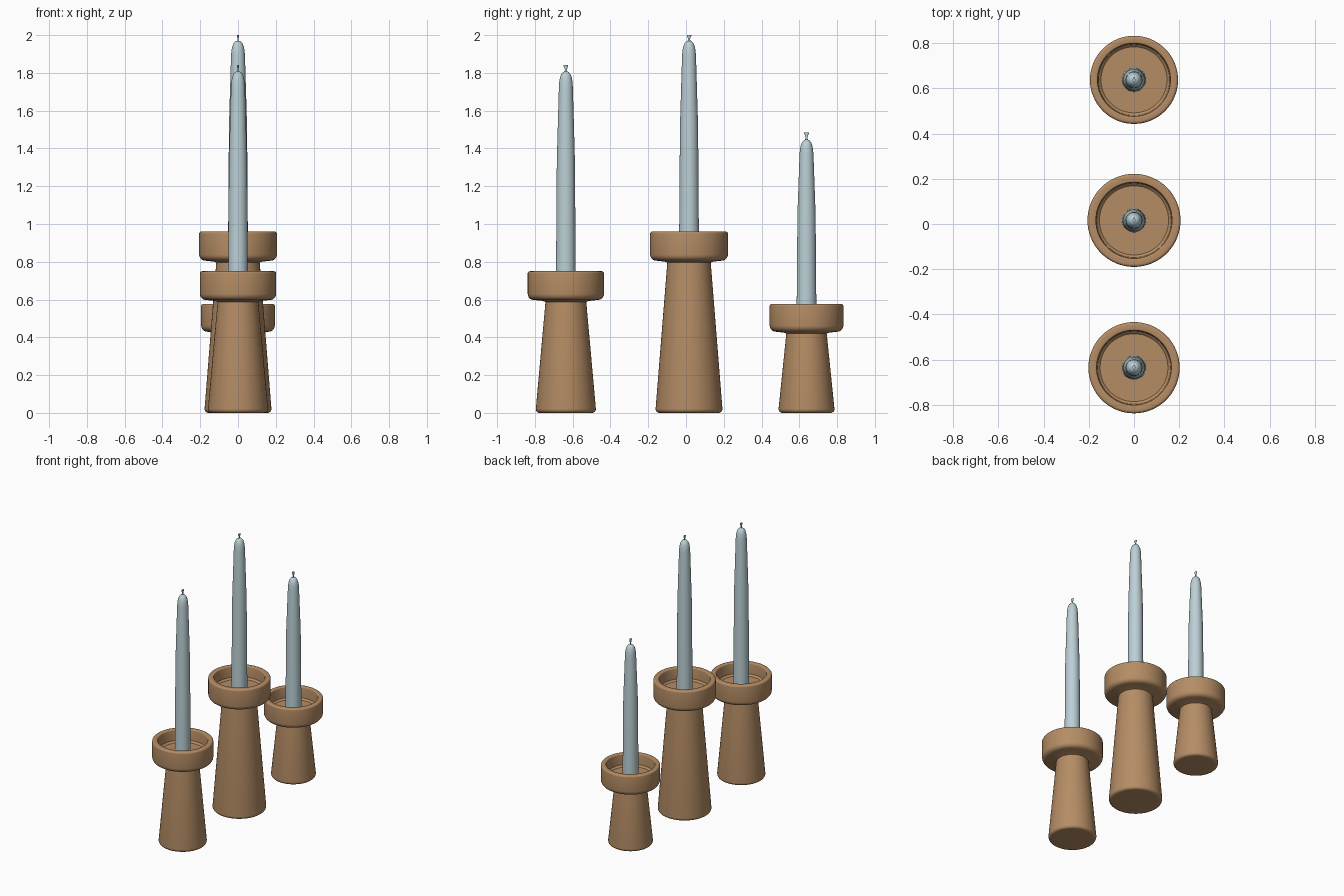
import bpy, bmesh, math

if "Cube" in bpy.data.objects:
    bpy.data.objects.remove(bpy.data.objects["Cube"])

SEG = 64


def material(name, rgb):
    m = bpy.data.materials.new(name)
    m.diffuse_color = (*rgb, 1)
    m.use_nodes = True
    m.node_tree.nodes["Principled BSDF"].inputs["Base Color"].default_value = m.diffuse_color
    return m


wood = material("warm wood", (0.46, 0.265, 0.13))
wax = material("pale blue wax", (0.50, 0.63, 0.67))


def lathe(name, profile, y, mat, sx=1.0):
    """Spin (radius, z) points about a vertical axis; zero radius closes an end."""
    bm = bmesh.new()
    rings = []
    for r, z in profile:
        if r == 0:
            rings.append([bm.verts.new((0, 0, z))] * SEG)
        else:
            rings.append([bm.verts.new((sx * r * math.cos(2 * math.pi * i / SEG),
                                        r * math.sin(2 * math.pi * i / SEG), z))
                          for i in range(SEG)])
    for a, b in zip(rings, rings[1:]):
        for i in range(SEG):
            j = (i + 1) % SEG
            bm.faces.new(list(dict.fromkeys((a[i], a[j], b[j], b[i]))))
    bmesh.ops.recalc_face_normals(bm, faces=bm.faces)
    me = bpy.data.meshes.new(name)
    bm.to_mesh(me)
    bm.free()
    me.materials.append(mat)
    ob = bpy.data.objects.new(name, me)
    ob.location.y = y
    bpy.context.collection.objects.link(ob)
    bpy.context.view_layer.objects.active = ob
    ob.select_set(True)
    bpy.ops.object.shade_smooth_by_angle(angle=math.radians(40))
    ob.select_set(False)
    return ob


def arc(r, z, rad, a0, a1, n=5):
    """Rounded corner around centre (r, z)."""
    return [(r + rad * math.cos(math.radians(a0 + (a1 - a0) * i / n)),
             z + rad * math.sin(math.radians(a0 + (a1 - a0) * i / n)))
            for i in range(n + 1)]


# label, y, base radius, neck radius, cup radius, inner radius, cup bottom, cup top, candle top, wick top
SETS = [
    ("front", -0.636, 0.159, 0.108, 0.202, 0.165, 0.598, 0.750, 1.808, 1.842),
    ("middle", 0.016, 0.177, 0.115, 0.206, 0.168, 0.806, 0.960, 1.970, 2.000),
    ("rear", 0.638, 0.148, 0.107, 0.195, 0.161, 0.430, 0.577, 1.447, 1.485),
]

for label, y, rb, rn, rc, ri, zb, zt, zc, zw in SETS:
    floor = zt - 0.09
    # tapered foot and dished cup, turned in one piece
    holder = [(0, 0), (rb - 0.03, 0)]
    holder += arc(rb - 0.02, 0.02, 0.02, -80, 5)
    holder += [(rn, zb - 0.01), (rn + 0.015, zb - 0.005)]
    holder += arc(rc - 0.032, zb + 0.032, 0.032, -85, 0)
    holder += arc(rc - 0.012, zt - 0.012, 0.012, 0, 90)
    holder += arc(ri + 0.006, zt - 0.006, 0.006, 90, 180, 3)
    holder += [(ri - 0.003, floor + 0.012), (ri - 0.015, floor), (0, floor)]
    lathe(label + "_candle_holder", holder, y, wood)

    # tapered candle with a rounded tip
    candle = [(0, floor - 0.01), (0.053, floor - 0.01), (0.052, zt),
              (0.048, zt + 0.55 * (zc - zt)), (0.037, zc - 0.085),
              (0.035, zc - 0.055), (0.031, zc - 0.032), (0.024, zc - 0.014),
              (0.014, zc - 0.003), (0.005, zc), (0, zc)]
    lathe(label + "_candle", candle, y, wax)

    # flattened, flared wick
    wick = [(0, zc - 0.005), (0.008, zc - 0.004), (0.005, zc + 0.010),
            (0.012, zw - 0.005), (0.012, zw), (0, zw)]
    lathe(label + "_wick", wick, y, wax, 0.5)
